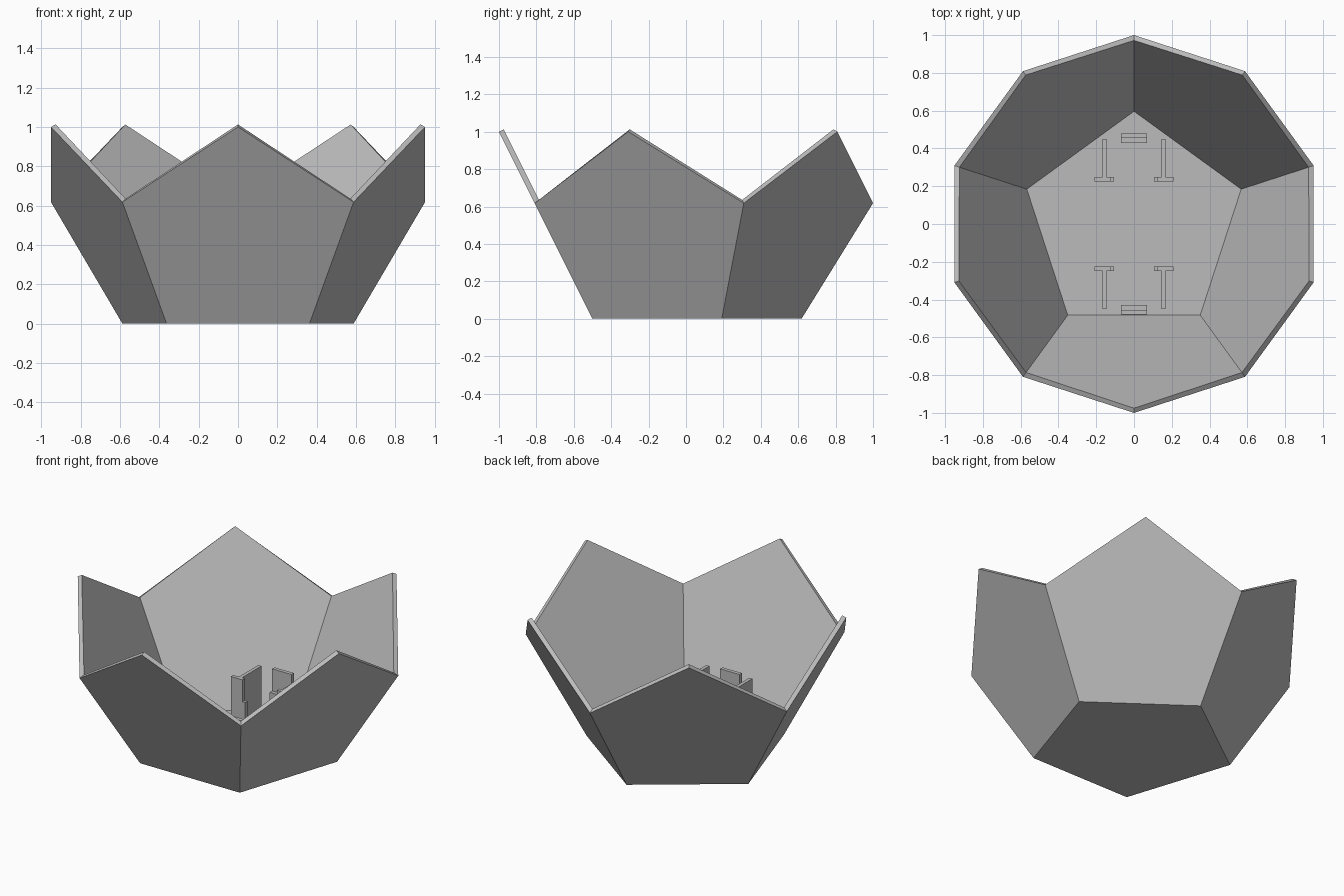
import bpy
import bmesh
from math import cos, sin, radians, sqrt
from mathutils import Vector

cube = bpy.data.objects.get("Cube")
if cube:
    bpy.data.objects.remove(cube, do_unlink=True)

grey = bpy.data.materials.new("plain_grey")
grey.use_nodes = True
grey.diffuse_color = (0.5, 0.5, 0.5, 1)
grey.node_tree.nodes["Principled BSDF"].inputs["Base Color"].default_value = (0.5, 0.5, 0.5, 1)

PHI = (1 + sqrt(5)) / 2
WALL = 0.028


def finish(bm, name):
    bmesh.ops.recalc_face_normals(bm, faces=bm.faces[:])
    mesh = bpy.data.meshes.new(name)
    bm.to_mesh(mesh)
    bm.free()
    mesh.materials.append(grey)
    obj = bpy.data.objects.new(name, mesh)
    bpy.context.collection.objects.link(obj)
    return obj


def ring(radius, z, start):
    return [Vector((radius * cos(radians(start + 72 * i)),
                    radius * sin(radians(start + 72 * i)), z)) for i in range(5)]


# Shell: lower half of a regular dodecahedron, one vertex of the base at the back
base = ring(1 / PHI, 0, 90)
valley = ring(1, 1 / PHI, 90)
peak = ring(1, 1, 126)
outer = base + valley + peak
polygons = [list(range(5))]
for i in range(5):
    j = (i + 1) % 5
    polygons.append([i, j, 5 + j, 10 + i, 5 + i])

# Inner skin: each corner moves inward so every wall keeps the same thickness
centre = Vector((0, 0, PHI / 2))
inward = []
for poly in polygons:
    middle = sum((outer[k] for k in poly), Vector()) / 5
    inward.append((centre - middle).normalized())
inner = []
for k, point in enumerate(outer):
    total = sum((n for n, poly in zip(inward, polygons) if k in poly), Vector())
    any_normal = next(n for n, poly in zip(inward, polygons) if k in poly)
    inner.append(point + total * (WALL / total.dot(any_normal)))

bm = bmesh.new()
out_v = [bm.verts.new(p) for p in outer]
in_v = [bm.verts.new(p) for p in inner]
for poly in polygons:
    bm.faces.new([out_v[k] for k in poly])
    bm.faces.new([in_v[k] for k in reversed(poly)])
for edge in [e for e in bm.edges if e.is_boundary and e.verts[0] in out_v]:
    a, b = (out_v.index(v) for v in edge.verts)
    bm.faces.new([out_v[a], out_v[b], in_v[b], in_v[a]])
finish(bm, "bowl_shell")


def block(bm, x0, x1, y0, y1, top):
    made = bmesh.ops.create_cube(bm, size=1)["verts"]
    low = WALL - 0.01
    for v in made:
        v.co = Vector((x1 if v.co.x > 0 else x0,
                       y1 if v.co.y > 0 else y0,
                       top if v.co.z > 0 else low))


HIGH, LOW = 0.335, 0.19

# Four T-shaped holders, mirrored about both axes
for sx, side in ((1, "left"), (-1, "right")):
    for sy, end in ((1, "back"), (-1, "front")):
        bm = bmesh.new()
        block(bm, 0.125, 0.21, 0.225, 0.25, HIGH)
        block(bm, 0.105, 0.125, 0.225, 0.25, LOW)
        block(bm, 0.145, 0.168, 0.25, 0.45, HIGH)
        for v in bm.verts:
            v.co.x *= sx
            v.co.y *= sy
        finish(bm, f"{end}_{side}_holder")

# Two stepped stops, low step towards the middle
for sy, end in ((1, "back"), (-1, "front")):
    bm = bmesh.new()
    block(bm, -0.07, 0.07, 0.43, 0.455, LOW)
    block(bm, -0.07, 0.07, 0.455, 0.48, HIGH)
    for v in bm.verts:
        v.co.y *= sy
    finish(bm, f"{end}_stop")
